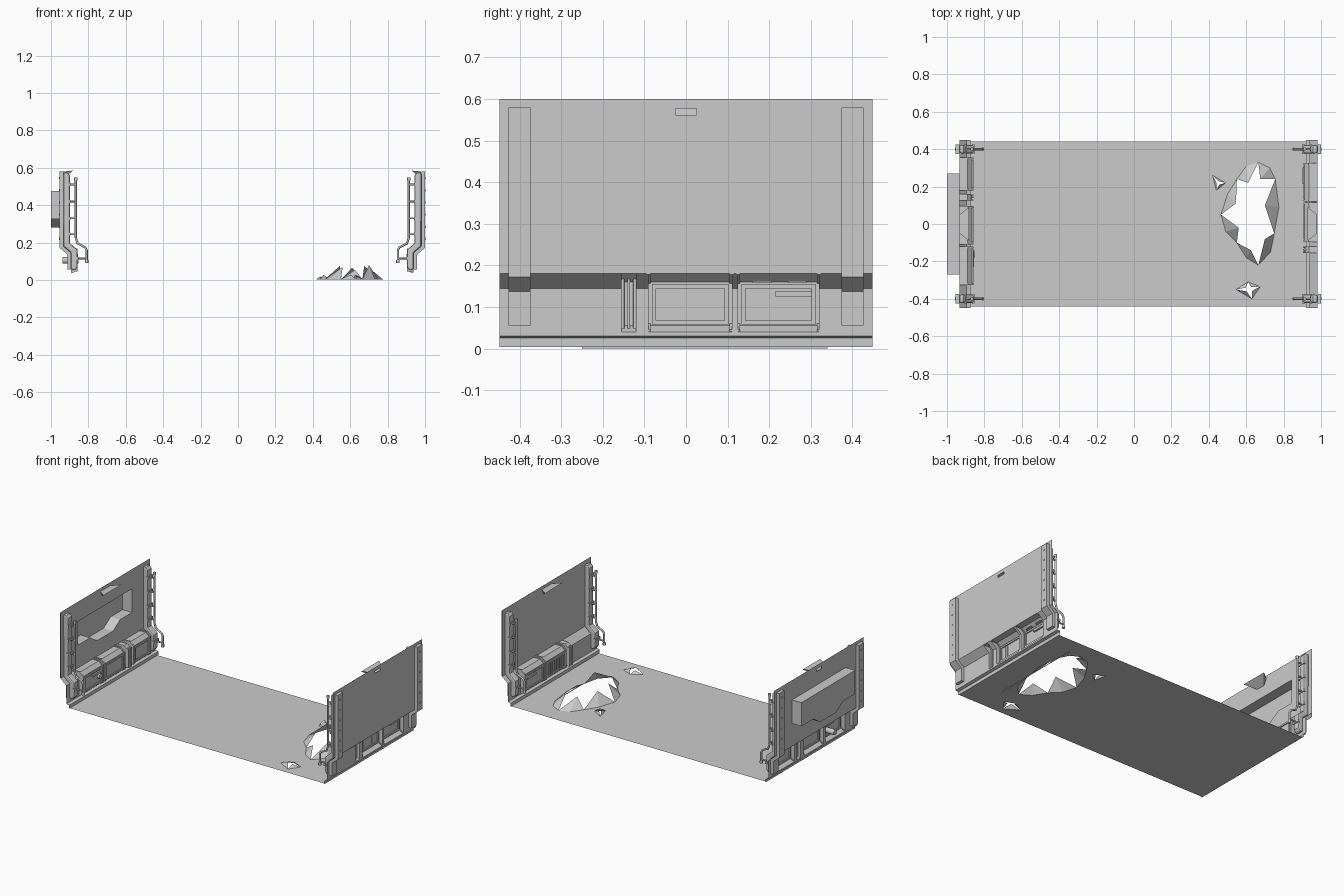
import bpy, bmesh, math
from mathutils import Vector

cube = bpy.data.objects.get("Cube")
if cube:
    bpy.data.objects.remove(cube, do_unlink=True)

CX = 0.023       # corridor centre line
HALF = 0.448     # half length of the walls
FLOOR = 0.004

grey = bpy.data.materials.new("plain_grey")
grey.use_nodes = True
grey.diffuse_color = (0.6, 0.6, 0.6, 1)
grey.node_tree.nodes["Principled BSDF"].inputs["Base Color"].default_value = (0.6, 0.6, 0.6, 1)


def add_object(name, mesh):
    ob = bpy.data.objects.new(name, mesh)
    bpy.context.collection.objects.link(ob)
    mesh.materials.clear()
    mesh.materials.append(grey)
    return ob


def finish(name, bm, bevel=0):
    bmesh.ops.recalc_face_normals(bm, faces=bm.faces)
    mesh = bpy.data.meshes.new(name)
    bm.to_mesh(mesh)
    bm.free()
    ob = add_object(name, mesh)
    if bevel:
        mod = ob.modifiers.new("Bevel", 'BEVEL')
        mod.width, mod.segments, mod.angle_limit = bevel, 2, math.radians(50)
    return ob


def filled(name, loops, normal):
    """Flat sheet: first loop is the outline, the others are holes."""
    bm = bmesh.new()
    edges = []
    for loop in loops:
        vs = [bm.verts.new(p) for p in loop]
        edges += [bm.edges.new((a, b)) for a, b in zip(vs, vs[1:] + vs[:1])]
    bmesh.ops.triangle_fill(bm, edges=edges, use_beauty=True, normal=normal)
    mesh = bpy.data.meshes.new(name)
    bmesh.ops.recalc_face_normals(bm, faces=bm.faces)
    bm.to_mesh(mesh)
    bm.free()
    return add_object(name, mesh)


def place(side, u, y, z):
    return Vector((CX + side * u, y, z))


def sweep(name, side, pts, y0, y1, closed=False, cap=None, bevel=0):
    """Profile of (u, z) points drawn along y, with optional end caps."""
    bm = bmesh.new()
    a = [bm.verts.new(place(side, u, y0, z)) for u, z in pts]
    b = [bm.verts.new(place(side, u, y1, z)) for u, z in pts]
    n = len(pts)
    for i in range(n if closed else n - 1):
        j = (i + 1) % n
        bm.faces.new((a[i], a[j], b[j], b[i]))
    if closed:
        bm.faces.new(a)
        bm.faces.new(b)
    elif cap:
        for row, y in ((a, y0), (b, y1)):
            bm.faces.new(row + [bm.verts.new(place(side, u, y, z)) for u, z in cap])
    return finish(name, bm, bevel)


def box(name, side, u, y, z, bevel=0):
    pts = [(u[0], z[0]), (u[1], z[0]), (u[1], z[1]), (u[0], z[1])]
    return sweep(name, side, pts, y[0], y[1], closed=True, bevel=bevel)


def tube(name, points, radius):
    curve = bpy.data.curves.new(name, 'CURVE')
    curve.dimensions = '3D'
    curve.bevel_depth, curve.bevel_resolution, curve.use_fill_caps = radius, 2, True
    sp = curve.splines.new('POLY')
    sp.points.add(len(points) - 1)
    for p, co in zip(sp.points, points):
        p.co = (*co, 1)
    tmp = bpy.data.objects.new(name + "_path", curve)
    bpy.context.collection.objects.link(tmp)
    mesh = bpy.data.meshes.new_from_object(tmp.evaluated_get(bpy.context.evaluated_depsgraph_get()))
    bpy.data.objects.remove(tmp, do_unlink=True)
    return add_object(name, mesh)


# ---- floor with torn holes: cracks, floor-level bends and raised petal tips
def tear(name, cracks, bends, tips, heights):
    bm = bmesh.new()
    n = len(cracks)
    c = [bm.verts.new((x, y, FLOOR)) for x, y in cracks]
    o = [bm.verts.new((x, y, FLOOR)) for x, y in bends]
    t = [bm.verts.new((x, y, heights[i % len(heights)])) for i, (x, y) in enumerate(tips)]
    for i in range(n):
        bm.faces.new((c[i], o[i], t[i]))
        bm.faces.new((o[i], c[(i + 1) % n], t[i]))
    finish(name, bm)
    return [(*p, FLOOR) for pair in zip(cracks, bends) for p in pair]


def small_tear(name, corners):
    mid = sum((Vector(p) for p in corners), Vector((0, 0))) / len(corners)
    ring = corners[1:] + corners[:1]
    edge = [(Vector(a) + Vector(b)) / 2 for a, b in zip(corners, ring)]
    tips = [mid.lerp(e, 0.45) for e in edge]
    return tear(name, corners, [tuple(e) for e in edge], tips, [0.02, 0.028])


big = tear("large_floor_tear",
           [(.665, .33), (.755, .24), (.75, -.05), (.665, -.22), (.55, -.1), (.465, .05), (.55, .24)],
           [(.725, .30), (.775, .09), (.73, -.15), (.6, -.18), (.49, -.04), (.5, .16), (.6, .31)],
           [(.675, .24), (.70, .10), (.70, -.08), (.625, -.14), (.56, -.02), (.545, .11), (.61, .22)],
           [.075, .065, .08, .055, .07])
side_a = small_tear("small_floor_tear_back", [(.42, .26), (.49, .22), (.44, .18)])
side_b = small_tear("small_floor_tear_front", [(.545, -.35), (.61, -.31), (.675, -.335), (.63, -.4)])
FX = 0.897
outline = [(CX - FX, -.44, FLOOR), (CX + FX, -.44, FLOOR), (CX + FX, .44, FLOOR), (CX - FX, .44, FLOOR)]
filled("floor", [outline, big, side_a, side_b], (0, 0, 1))
# low lip beneath the large tear
box("tear_underlip", 1, (.735, .737), (-.25, .34), (0, FLOOR))

# ---- wall cross-sections
LOWER = [(.957, .18), (.915, .145), (.915, .04)]
SKIRT = [(.915, .04), (.915, .03), (.897, .025), (.897, FLOOR)]
MODULE = [(.957, .18), (.912, .182), (.888, .16), (.888, .055), (.915, .04)]
NICHE = [(.27, .475), (.27, .325), (.15, .325), (.08, .28),
         (-.08, .28), (-.15, .325), (-.27, .325), (-.27, .475)]


def edge_post(tag, side, y):
    """Corner post following the wall, with a rod rail standing off it."""
    outer = [(.957, .58), (.977, .58), (.977, .172), (.935, .137), (.935, .055), (.915, .055),
             (.915, .145), (.957, .18)]
    inner = [(.957, .575), (.957, .18), (.915, .145), (.915, .055), (.895, .05), (.88, .07),
             (.88, .16), (.922, .197), (.922, .56), (.935, .575)]
    sweep(tag + "_outer_strip", side, outer, y - .026, y + .026, closed=True)
    sweep(tag + "_inner_channel", side, inner, y - .022, y + .022, closed=True, bevel=.009)
    for k in range(6):
        z = .22 + .065 * k
        tube(f"{tag}_rivet_{k}", [place(side, .975, y, z), place(side, .98, y, z)], .006)
    rail = [(.89, .54), (.89, .225), (.88, .195), (.84, .175), (.832, .16), (.832, .095)]
    tube(tag + "_rail", [place(side, u, y, z) for u, z in rail], .006)
    for z in (.54, .098):
        u = .89 if z > .2 else .832
        tube(tag + "_rail_end", [place(side, u, y, z - .008), place(side, u, y, z + .008)], .009)
    for z, u in ((.51, .89), (.42, .89), (.33, .89), (.245, .89), (.115, .832)):
        tube(tag + "_rail_peg", [place(side, u, y, z), place(side, u + .045, y, z)], .005)
        box(tag + "_peg_clamp", side, (.918 if z > .2 else .876, .93 if z > .2 else .89),
            (y - .025, y + .025), (z - .008, z + .008))


def module(tag, side, y0, y1, kind):
    """Service unit pushed inward through the lower wall."""
    sweep(tag, side, MODULE, y0, y1, cap=[(.915, .145)])
    if kind == "ribs":
        w = (y1 - y0) / 5
        for k in (0, 2, 4):
            box(f"{tag}_rib_{k}", side, (.88, .9), (y0 + k * w, y0 + (k + 1) * w), (.045, .168), .002)
        return
    # raised frame seen on both faces
    a, b, m = y0 + .008, y1 - .008, .01
    for ys, zs in (((a, b), (.058, .068)), ((a, b), (.145, .155)),
                   ((a, a + m), (.068, .145)), ((b - m, b), (.068, .145))):
        box(tag + "_frame", side, (.882, .895), ys, zs)
    for y in (y0, y1):
        hoop = [(.957, .185), (.91, .187), (.882, .163), (.882, .05), (.912, .036),
                (.915, .046), (.89, .06), (.89, .156), (.915, .178), (.957, .178)]
        sweep(tag + "_end_band", side, hoop, y - .005, y + .005, closed=True)
    if kind == "handle":
        h = y1 - .105
        box(tag + "_handle", side, (.879, .9), (h, h + .088), (.125, .139))
        for y in (y0 + .035, y0 + .12):
            box(tag + "_hinge", side, (.892, .908), (y, y + .045), (.158, .163))
    elif kind == "grille":
        n = 9
        for k in range(n):
            y = a + m + (b - a - 2 * m) * (k + .5) / n
            box(f"{tag}_slat_{k}", side, (.883, .889), (y - .005, y + .005), (.068, .145))


def wall(tag, side, units, niche):
    # upper sheet with cut openings
    rect = lambda y, z0, z1: [(-y, z0), (y, z0), (y, z1), (-y, z1)]
    loops = [rect(HALF, .18, .6), rect(.025, .562, .577)]
    if niche:
        loops.append(NICHE)
    filled(tag + "_upper_sheet", [[place(side, .957, y, z) for y, z in lp] for lp in loops], (1, 0, 0))
    # lower wall, interrupted by the units
    y = -HALF
    for k, (y0, y1, kind) in enumerate(sorted(units) + [(HALF, HALF, None)]):
        sweep(f"{tag}_lower_sheet_{k}", side, LOWER, y, y0)
        if kind:
            module(f"{tag}_{kind}_unit_{k}", side, y0, y1, kind)
        y = y1
    sweep(tag + "_skirting", side, SKIRT, -HALF, HALF)
    for end, y in (("front", -.4), ("back", .4)):
        edge_post(f"{tag}_{end}_post", side, y)
    # tapered lamp under the top edge
    bm = bmesh.new()
    top = [bm.verts.new(place(side, .905, s * .09, .585)) for s in (-1, 1)]
    rear = [bm.verts.new(place(side, .956, s * .05, .58)) for s in (-1, 1)]
    low = [bm.verts.new(place(side, .956, s * .03, .545)) for s in (-1, 1)]
    bm.faces.new((top[0], top[1], rear[1], rear[0]))
    bm.faces.new((top[0], top[1], low[1], low[0]))
    for i in (0, 1):
        bm.faces.new((top[i], rear[i], low[i]))
    finish(tag + "_lamp", bm)


wall("left_wall", 1, [(-.155, -.12, "ribs"), (-.09, .11, "grille"), (.125, .32, "handle")], False)
wall("right_wall", -1, [(-.32, -.125, "handle"), (-.105, .09, "panel"), (.125, .16, "ribs"),
                        (.185, .35, "panel")], True)

# ---- niche box behind the right wall
bm = bmesh.new()
rim = [bm.verts.new(place(-1, .957, y, z)) for y, z in NICHE]
back = [bm.verts.new((-1, y, z)) for y, z in NICHE]
for i in range(len(NICHE)):
    j = (i + 1) % len(NICHE)
    bm.faces.new((rim[i], rim[j], back[j], back[i]))
bm.faces.new(back)
finish("niche_box", bm)

# pipe stub on the lower right wall
tube("pipe_stub", [place(-1, .875, -.16, .105), place(-1, .96, -.16, .105)], .018)

# ---- smooth the round parts only
for ob in bpy.context.view_layer.objects:
    ob.select_set(any(w in ob.name for w in ("rail", "rivet", "stub")))
    if ob.select_get():
        bpy.context.view_layer.objects.active = ob
bpy.ops.object.shade_smooth_by_angle(angle=math.radians(50))
